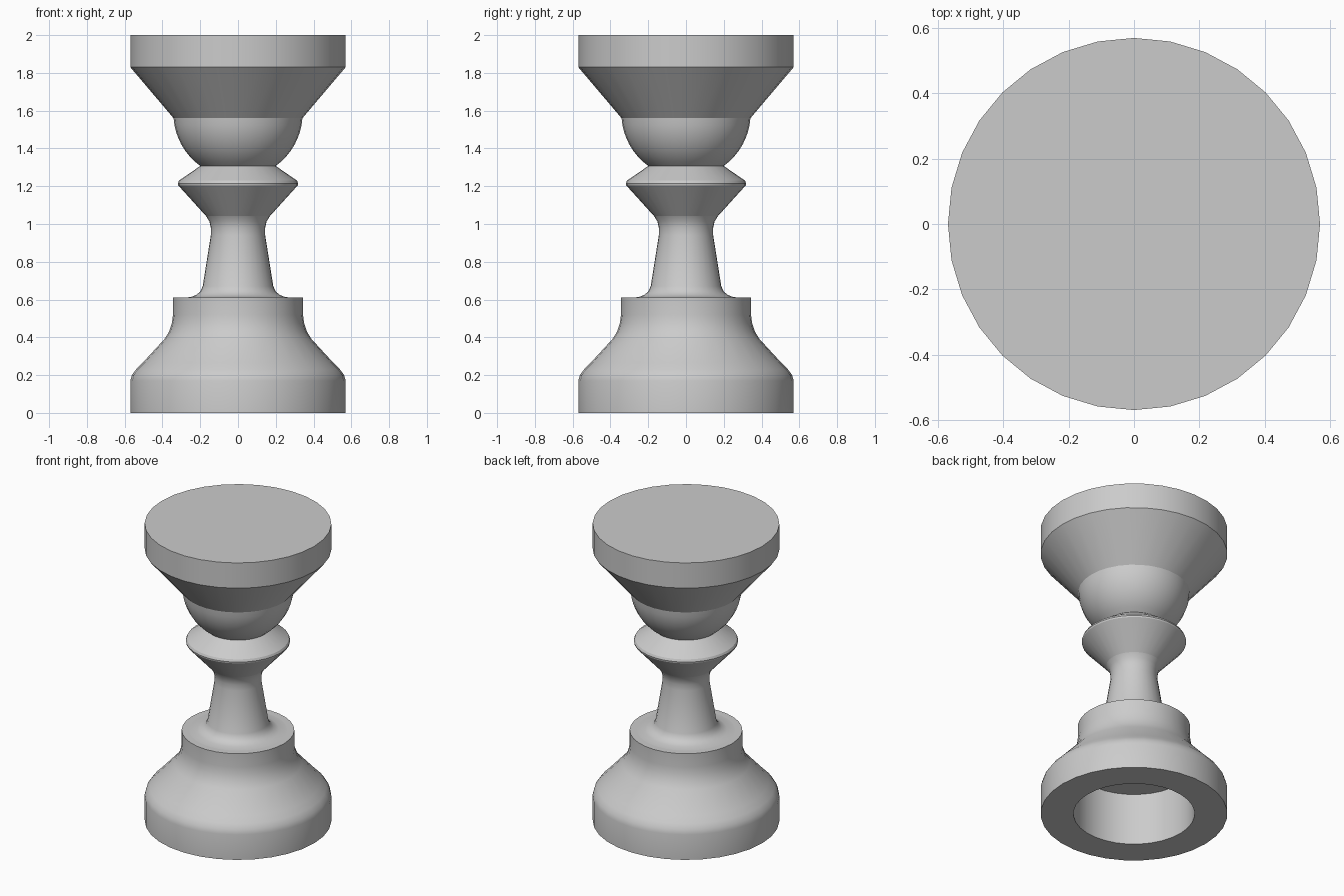
import bpy, bmesh, math

if "Cube" in bpy.data.objects:
    bpy.data.objects.remove(bpy.data.objects["Cube"])

SIDES = 32

grey = bpy.data.materials.new("plain grey")
grey.diffuse_color = (0.6, 0.6, 0.6, 1)
grey.use_nodes = True
grey.node_tree.nodes["Principled BSDF"].inputs["Base Color"].default_value = grey.diffuse_color


def lathe(name, profile):
    """Spin an (r, z) profile round z; points with r = 0 close as a pole."""
    bm = bmesh.new()
    rings = []
    for r, z in profile:
        if r == 0:
            rings.append([bm.verts.new((0, 0, z))] * SIDES)
        else:
            rings.append([bm.verts.new((r * math.cos(a), r * math.sin(a), z))
                          for a in (2 * math.pi * i / SIDES for i in range(SIDES))])
    for low, high in zip(rings, rings[1:]):
        for i in range(SIDES):
            j = (i + 1) % SIDES
            corners = list(dict.fromkeys((low[i], low[j], high[j], high[i])))
            bm.faces.new(corners)
    mesh = bpy.data.meshes.new(name)
    bm.to_mesh(mesh)
    bm.free()
    mesh.materials.append(grey)
    obj = bpy.data.objects.new(name, mesh)
    bpy.context.collection.objects.link(obj)
    bpy.ops.object.select_all(action='DESELECT')
    obj.select_set(True)
    bpy.context.view_layer.objects.active = obj
    bpy.ops.object.shade_smooth_by_angle(angle=math.radians(30))
    return obj


# Bell-shaped foot with a round socket underneath
lathe("base", [(0, 0.35), (0.37, 0.35), (0.37, 0), (0.57, 0), (0.57, 0.17),
               (0.562, 0.2), (0.54, 0.23), (0.505, 0.265), (0.39, 0.39),
               (0.365, 0.43), (0.35, 0.475), (0.344, 0.52), (0.344, 0.61),
               (0.3, 0.61)])

# Tapered stem with fillets at both ends
lathe("stem", [(0.3, 0.61), (0.25, 0.613), (0.22, 0.625), (0.2, 0.643),
               (0.187, 0.67), (0.144, 0.94), (0.144, 0.98), (0.152, 1.015),
               (0.17, 1.043)])

# Double-cone collar
lathe("collar", [(0.17, 1.043), (0.317, 1.205), (0.319, 1.215), (0.312, 1.23),
                 (0.2, 1.307)])

# Ball under the cup: arc from the collar up to the flare
R, CZ = 0.342, 1.585
start, end = math.asin((1.307 - CZ) / R), math.asin((1.56 - CZ) / R)
arc = [(R * math.cos(t), CZ + R * math.sin(t))
       for t in (start + (end - start) * k / 8 for k in range(9))]
lathe("ball", [(0.2, 1.307)] + arc)

# Flared cup with a flat closed top
lathe("cup", [arc[-1], (0.57, 1.83), (0.57, 2.0), (0, 2.0)])
